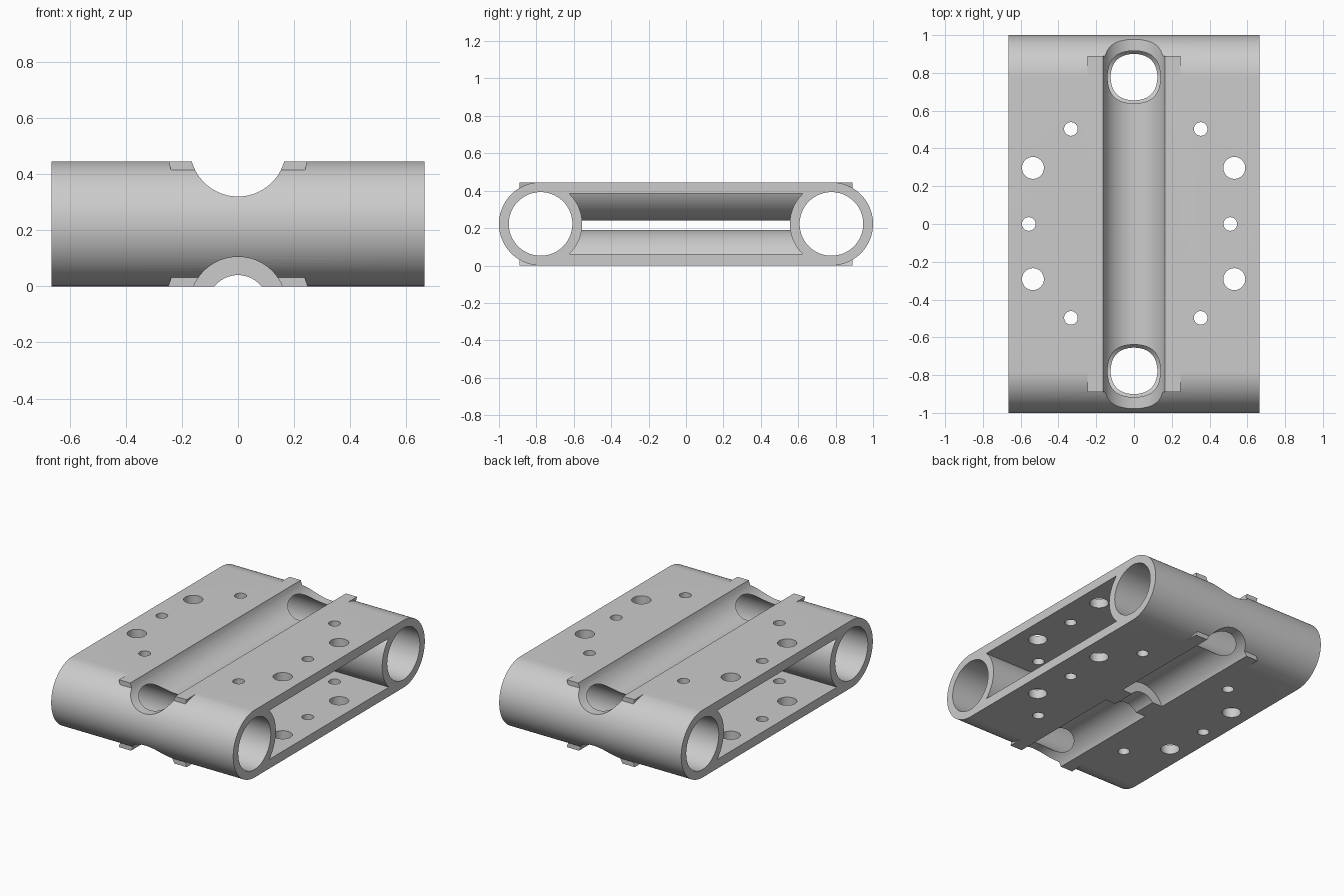
import bpy, bmesh, math
from mathutils import Vector

if "Cube" in bpy.data.objects:
    bpy.data.objects.remove(bpy.data.objects["Cube"], do_unlink=True)

WIDTH, HEIGHT = 0.665, 0.445      # half width, full height
MID = HEIGHT / 2
TUBE_Y = 1 - MID                  # cross tube centre
PLATE = 0.061                     # deck thickness

grey = bpy.data.materials.new("light_grey")
grey.use_nodes = True
grey.diffuse_color = (0.6, 0.6, 0.6, 1)
grey.node_tree.nodes["Principled BSDF"].inputs["Base Color"].default_value = (0.6, 0.6, 0.6, 1)


def arc(u, v, r, start, end, steps=48):
    """Points on an arc, angles in degrees."""
    angles = [math.radians(start + (end - start) * i / steps) for i in range(steps + 1)]
    return [(u + r * math.cos(a), v + r * math.sin(a)) for a in angles]


def circle(u, v, r):
    return arc(u, v, r, 0, 360, 80)[:-1]


def prism(name, profile, axis, low, high):
    """Extrude a closed 2D profile along an axis."""
    place = {"x": lambda u, v: (low, u, v),
             "y": lambda u, v: (u, low, v),
             "z": lambda u, v: (u, v, low)}[axis]
    shift = Vector([high - low if a == axis else 0 for a in "xyz"])
    bm = bmesh.new()
    face = bm.faces.new([bm.verts.new(place(u, v)) for u, v in profile])
    new = bmesh.ops.extrude_face_region(bm, geom=[face])["geom"]
    bmesh.ops.translate(bm, vec=shift, verts=[g for g in new if isinstance(g, bmesh.types.BMVert)])
    if len(bm.faces) == len(profile) + 1:
        bm.faces.new([v for v in face.verts])
    bmesh.ops.recalc_face_normals(bm, faces=bm.faces)
    mesh = bpy.data.meshes.new(name)
    bm.to_mesh(mesh)
    bm.free()
    mesh.materials.append(grey)
    obj = bpy.data.objects.new(name, mesh)
    bpy.context.collection.objects.link(obj)
    return obj


def combine(target, tool, operation):
    """Apply a boolean and discard the tool."""
    tool.hide_render = True
    mod = target.modifiers.new(tool.name, "BOOLEAN")
    mod.operation, mod.object, mod.solver = operation, tool, "EXACT"
    bpy.context.view_layer.objects.active = target
    bpy.ops.object.modifier_apply(modifier=mod.name)
    bpy.data.objects.remove(tool, do_unlink=True)


# Rounded body, with a slot between the two cross tubes
outline = arc(TUBE_Y, MID, MID, -90, 90) + arc(-TUBE_Y, MID, MID, 90, 270)
body = prism("clamp_body", outline, "x", -WIDTH, WIDTH)
tilt = math.degrees(math.asin((MID - PLATE) / MID))
slot = arc(-TUBE_Y, MID, MID, -tilt, tilt) + arc(TUBE_Y, MID, MID, 180 - tilt, 180 + tilt)
combine(body, prism("slot", slot, "x", -1, 1), "DIFFERENCE")

# Long channel walls, upper and lower
TOP_Z, LOW_Z = 0.491, -0.067
top_dip = math.degrees(math.asin((TOP_Z - HEIGHT) / 0.251))
low_rise = math.degrees(math.asin(-LOW_Z / 0.257))
top_wall = arc(0, TOP_Z, 0.251, 180 + top_dip, 360 - top_dip)
low_wall = arc(0, LOW_Z, 0.257, low_rise, 180 - low_rise)
combine(body, prism("upper_channel", top_wall, "y", -0.89, 0.89), "UNION")
combine(body, prism("lower_channel", low_wall, "y", -0.89, 0.89), "UNION")

# Cross tube bores
for side in (-1, 1):
    combine(body, prism("bore", circle(side * TUBE_Y, MID, 0.17), "x", -1, 1), "DIFFERENCE")

# Grooves; the lower one keeps a narrow collar in the middle
COLLAR = 0.08
combine(body, prism("upper_groove", circle(0, TOP_Z, 0.171), "y", -1.2, 1.2), "DIFFERENCE")
for low, high in ((-1.2, -COLLAR), (COLLAR, 1.2)):
    combine(body, prism("lower_groove", circle(0, LOW_Z, 0.172), "y", low, high), "DIFFERENCE")
combine(body, prism("collar_bore", circle(0, LOW_Z, 0.107), "y", -0.2, 0.2), "DIFFERENCE")

# Bolt holes through both decks
holes = [(-0.557, 0, 0.036), (0.51, 0, 0.036)]
for y in (-0.497, 0.503):
    holes += [(-0.334, y, 0.036), (0.353, y, 0.036)]
for y in (-0.292, 0.297):
    holes += [(-0.535, y, 0.058), (0.531, y, 0.058)]
for x, y, r in holes:
    combine(body, prism("bolt_hole", circle(x, y, r), "z", -0.2, 0.7), "DIFFERENCE")

# Smooth curves, sharp edges
bpy.ops.object.select_all(action="DESELECT")
body.select_set(True)
bpy.context.view_layer.objects.active = body
bpy.ops.object.shade_smooth_by_angle(angle=math.radians(25))
